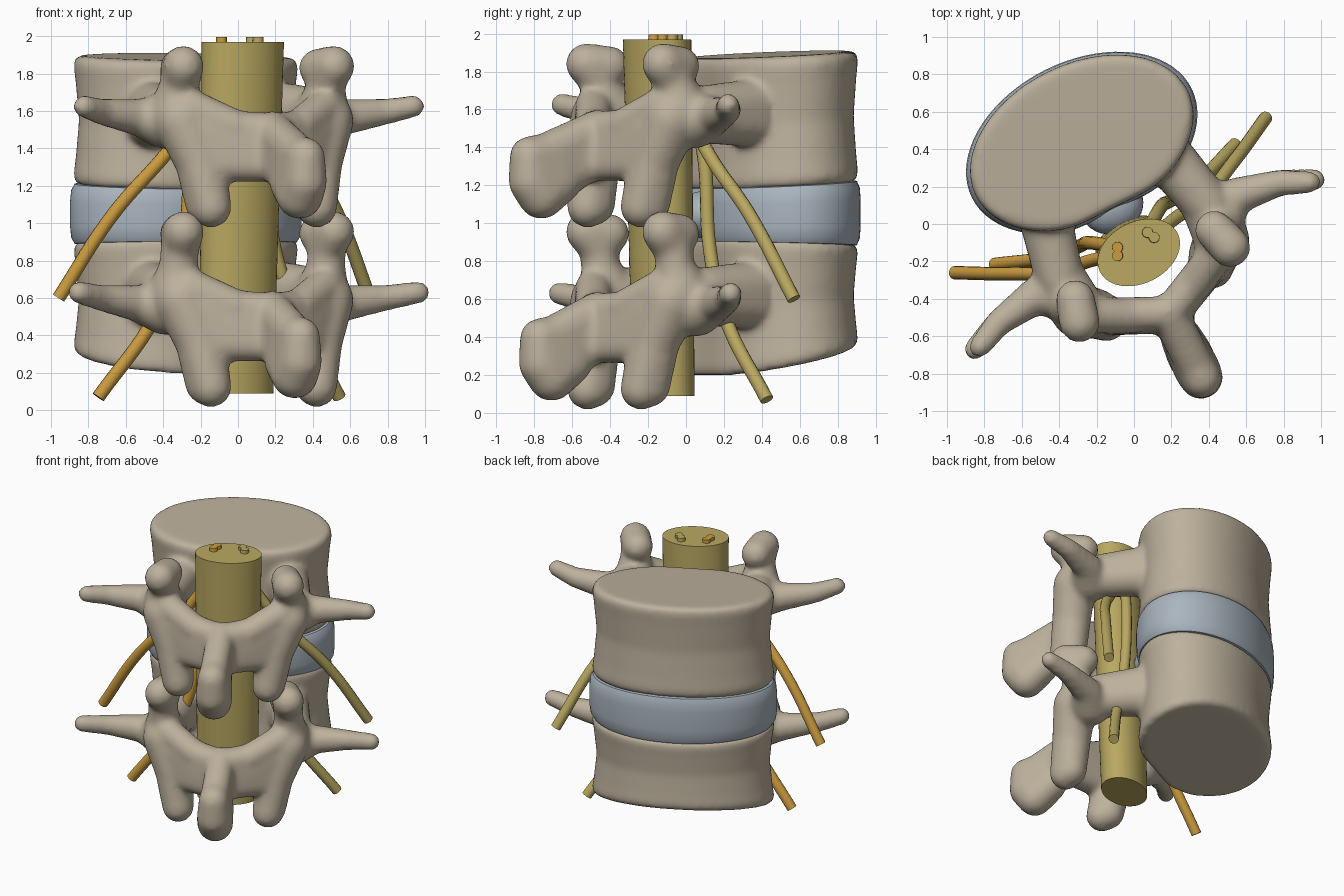
import bpy, bmesh, math
from mathutils import Matrix, Vector

cube = bpy.data.objects.get("Cube")
if cube:
    bpy.data.objects.remove(cube, do_unlink=True)

# The whole spine segment is turned about the vertical axis
TURN = math.radians(26.5)
PLACE = Matrix.Rotation(TURN, 4, 'Z') @ Matrix.Translation((-0.045, 0, 0))


def material(name, rgb):
    m = bpy.data.materials.new(name)
    m.use_nodes = True
    m.diffuse_color = (*rgb, 1)
    m.node_tree.nodes["Principled BSDF"].inputs["Base Color"].default_value = (*rgb, 1)
    return m


BONE = material("bone", (0.51, 0.44, 0.335))
DISC = material("disc_grey_blue", (0.40, 0.46, 0.52))
YELLOW = material("nerve_yellow", (0.49, 0.395, 0.12))
ORANGE = material("nerve_orange", (0.60, 0.33, 0.05))


def place(name, data, mat):
    ob = bpy.data.objects.new(name, data)
    bpy.context.collection.objects.link(ob)
    ob.matrix_world = PLACE
    data.materials.append(mat)
    return ob


def finish(name, bm, mat):
    me = bpy.data.meshes.new(name)
    bmesh.ops.recalc_face_normals(bm, faces=bm.faces)
    bm.to_mesh(me)
    bm.free()
    ob = place(name, me, mat)
    bpy.ops.object.select_all(action='DESELECT')
    ob.select_set(True)
    bpy.context.view_layer.objects.active = ob
    bpy.ops.object.shade_smooth_by_angle(angle=math.radians(40))
    return ob


def loft(bm, rings):
    """Skin closed rings of points and cap both ends."""
    loops = [[bm.verts.new(p) for p in ring] for ring in rings]
    n = len(loops[0])
    for a, b in zip(loops, loops[1:]):
        for i in range(n):
            j = (i + 1) % n
            bm.faces.new((a[i], a[j], b[j], b[i]))
    bm.faces.new(loops[0][::-1])
    bm.faces.new(loops[-1])


def drum(bm, width, depth, back, front, profile, n=72):
    """Oval block; back and front are (bottom, top) heights at each end."""
    rings = []
    for f, s in profile:
        ring = []
        for i in range(n):
            t = math.tau * i / n
            x, y = s * width * math.cos(t), s * depth * math.sin(t)
            if y < 0:  # flattened rear wall
                y *= 1 - 0.09 * math.exp(-(x / 0.22) ** 2)
            k = 0.5 + y / (2 * depth)
            low = back[0] + (front[0] - back[0]) * k
            high = back[1] + (front[1] - back[1]) * k
            ring.append((x - 0.012, y + 0.512, low + (high - low) * f))
        rings.append(ring)
    loft(bm, rings)


def hull(bm, balls, side=1):
    """Rounded solid wrapped around balls given as (x, y, z, radius)."""
    ball = bmesh.new()
    bmesh.ops.create_icosphere(ball, subdivisions=3, radius=1)
    part = bmesh.new()
    for x, y, z, r in balls:
        for v in ball.verts:
            part.verts.new(Vector((side * x, y, z)) + v.co * r)
    ball.free()
    bmesh.ops.convex_hull(part, input=part.verts[:])
    loose = [v for v in part.verts if not v.link_faces]
    bmesh.ops.delete(part, geom=loose, context='VERTS')
    bmesh.ops.recalc_face_normals(part, faces=part.faces)
    me = bpy.data.meshes.new("part")
    part.to_mesh(me)
    part.free()
    bm.from_mesh(me)
    bpy.data.meshes.remove(me)


def limb(bm, balls, side):
    for pair in zip(balls, balls[1:]):
        hull(bm, pair, side)


BODY_PROFILE = [(0, 0.95), (0.02, 0.985), (0.07, 1.0), (0.2, 0.98), (0.5, 0.95),
                (0.8, 0.98), (0.93, 1.0), (0.98, 0.985), (1, 0.95)]


def vertebra(name, base, back, front, top, wing, reach, spine):
    bm = bmesh.new()
    drum(bm, 0.637, 0.425, back, front, BODY_PROFILE)
    z = base
    for side in (1, -1):
        # pedicle
        hull(bm, [(0.37, 0.22, z + 0.62, 0.14), (0.37, 0.22, z + 0.54, 0.14),
                  (0.44, -0.08, z + 0.6, 0.13), (0.44, -0.08, z + 0.55, 0.13)], side)
        limb(bm, [(0.44, -0.08, z + 0.58, 0.14), (0.43, -0.27, z + 0.56, 0.15)], side)
        # upper joint process: neck and knob
        limb(bm, [(0.44, -0.22, z + 0.6, 0.14), (0.44, -0.26, z + 0.72, 0.105),
                  (0.44, -0.28, top - 0.13, 0.1)], side)
        hull(bm, [(0.415, -0.22, top - 0.125, 0.105), (0.45, -0.34, top - 0.115, 0.11),
                  (0.435, -0.28, top - 0.2, 0.1)], side)
        # lower joint process
        limb(bm, [(0.43, -0.28, z + 0.55, 0.15), (0.35, -0.34, z + 0.33, 0.135)], side)
        hull(bm, [(0.35, -0.34, z + 0.33, 0.135), (0.315, -0.4, z + 0.085, 0.11),
                  (0.325, -0.355, z + 0.1, 0.11)], side)
        # side wing
        limb(bm, [(0.46, -0.15, wing - 0.08, 0.15), (0.6, -0.11, wing - 0.06, 0.1),
                  (0.84, -0.15, wing - 0.03, 0.072), (reach, -0.22, wing, 0.06)], side)
        # lamina, with a swelling where it meets the joint processes
        hull(bm, [(0.38, -0.34, z + 0.52, 0.1), (0.33, -0.37, z + 0.32, 0.1),
                  (0, -0.51, z + 0.5, 0.09), (0, -0.53, z + 0.31, 0.09)], side)
        limb(bm, [(0.4, -0.32, z + 0.62, 0.1), (0.2, -0.43, z + 0.52, 0.095)], side)
    # rear blade: slim root and a thicker rounded end
    hull(bm, [(0, -0.5, z + 0.5, 0.1), (0, -0.53, z + 0.33, 0.1),
              (0, spine + 0.05, z + 0.36, 0.1), (0, spine + 0.18, z + 0.22, 0.1)])
    hull(bm, [(0, spine, z + 0.355, 0.105), (0, spine + 0.01, z + 0.22, 0.12),
              (0, spine + 0.07, z + 0.145, 0.125), (0, spine + 0.18, z + 0.22, 0.115),
              (0, spine + 0.15, z + 0.38, 0.1)])
    ob = finish(name, bm, BONE)
    # fuse the parts into one soft surface
    fuse = ob.modifiers.new("fuse", 'REMESH')
    fuse.mode = 'VOXEL'
    fuse.voxel_size = 0.02
    fuse.use_smooth_shade = True
    soft = ob.modifiers.new("soften", 'SMOOTH')
    soft.factor = 0.5
    soft.iterations = 10


vertebra("upper_vertebra", 1.0, (1.17, 1.865), (1.225, 1.915), 1.955, 1.625, 0.985, -0.9)
vertebra("lower_vertebra", 0.04, (0.18, 0.93), (0.37, 0.885), 1.07, 0.63, 1.015, -0.84)

# Disc between the bodies, with a rear bulge
bm = bmesh.new()
drum(bm, 0.656, 0.437, (0.9, 1.185), (0.875, 1.235),
     [(0, 0.9), (0.02, 0.96), (0.12, 0.99), (0.3, 1.0), (0.7, 1.0),
      (0.88, 0.99), (0.98, 0.96), (1, 0.9)])
finish("disc", bm, DISC)
bm = bmesh.new()
bmesh.ops.create_uvsphere(bm, u_segments=32, v_segments=16, radius=1,
                          matrix=Matrix.Translation((-0.015, 0.14, 1.045)) @
                          Matrix.Diagonal((0.17, 0.15, 0.125, 1)))
finish("disc_bulge", bm, DISC)

# Nerve sac: a slightly tapered oval column
bm = bmesh.new()
loft(bm, [[(x + s * 0.232 * math.cos(math.tau * i / 48),
            y + s * 0.165 * math.sin(math.tau * i / 48), z) for i in range(48)]
          for z, s, x, y in ((0.09, 0.9, -0.015, -0.1), (1.97, 1, 0, -0.148))])
finish("nerve_sac", bm, YELLOW)


def nerve(name, pts, side, mat):
    cu = bpy.data.curves.new(name, 'CURVE')
    cu.dimensions = '3D'
    cu.bevel_depth = 0.036
    cu.bevel_resolution = 4
    cu.resolution_u = 8
    cu.use_fill_caps = True
    sp = cu.splines.new('BEZIER')
    sp.bezier_points.add(len(pts) - 1)
    for bp, (x, y, z) in zip(sp.bezier_points, pts):
        bp.co = Vector((side * x, y, z))
        bp.handle_left_type = bp.handle_right_type = 'AUTO'
    sp.bezier_points[0].radius = 0.8
    place(name, cu, mat)


UPPER = [(0.11, -0.112, 1.995), (0.11, -0.112, 1.85), (0.26, -0.07, 1.55),
         (0.42, -0.05, 1.36), (0.67, 0.06, 1.05), (0.93, 0.195, 0.6)]
LOWER = [(0.09, -0.072, 1.995), (0.09, -0.072, 1.85), (0.21, 0.015, 1.4),
         (0.28, 0.025, 0.85), (0.43, 0.04, 0.5), (0.72, 0.14, 0.07)]
for side, label, mat in ((1, "left", YELLOW), (-1, "right", ORANGE)):
    nerve("upper_nerve_" + label, UPPER, side, mat)
    nerve("lower_nerve_" + label, LOWER, side, mat)
